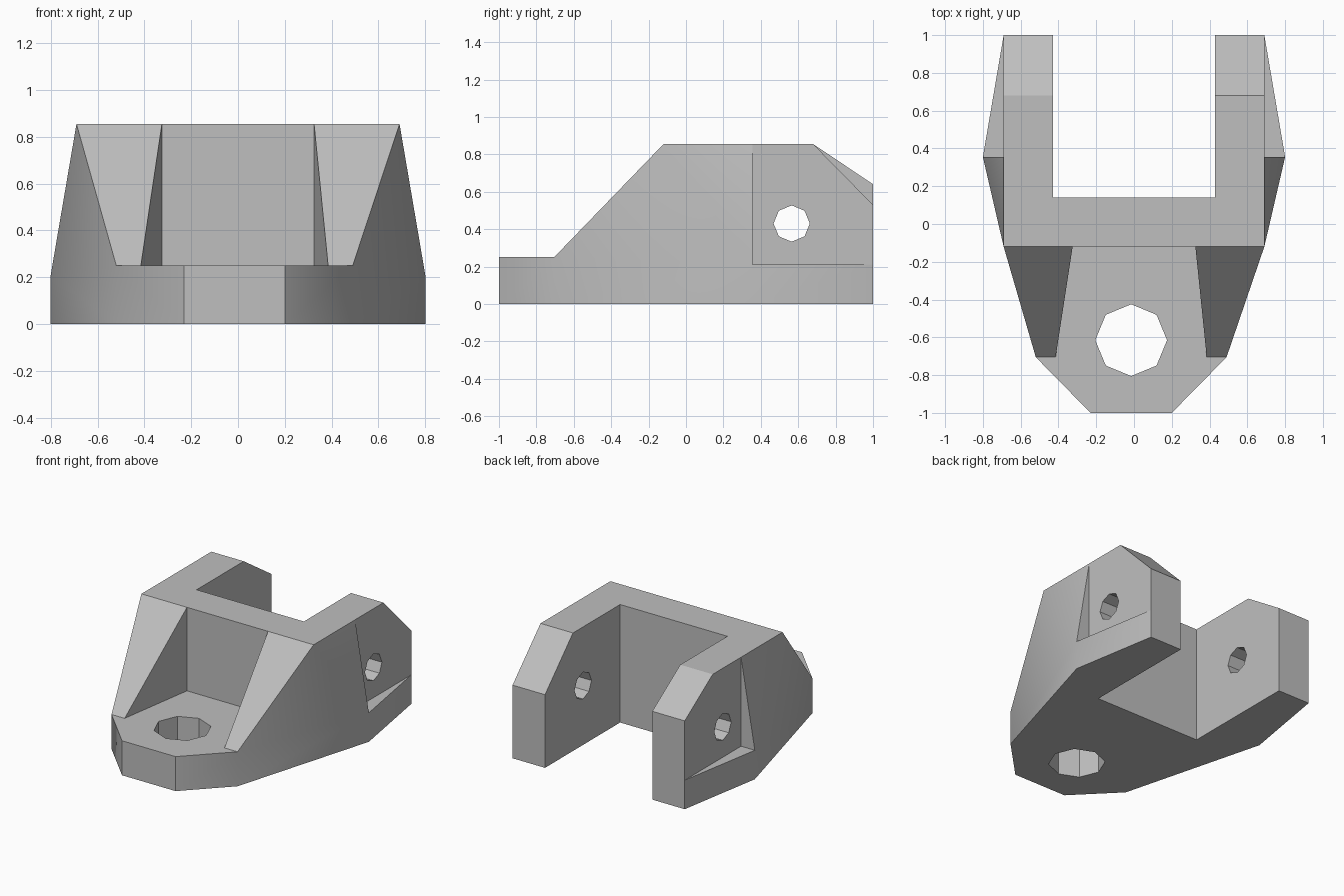
import bpy, bmesh, math
from mathutils import Vector

cube = bpy.data.objects.get("Cube")
if cube:
    bpy.data.objects.remove(cube, do_unlink=True)

grey = bpy.data.materials.new("plain grey")
grey.use_nodes = True
colour = (0.52, 0.52, 0.52, 1)
grey.diffuse_color = colour
grey.node_tree.nodes["Principled BSDF"].inputs["Base Color"].default_value = colour

TOP, PLATE, POCKET = 0.855, 0.25, 0.21   # heights of the top, nose plate and side pocket
WALL, KNEE, BACK = -0.12, 0.355, 1.0     # depths of the cross wall, widest point and arm ends
OUT, WIDE, SLOT = 0.69, 0.8, 0.43        # half widths


def side_points(s, nose, shoulder, rib, arm_end):
    """Named corner points of one half; s is the sign of x."""
    pts = dict(
        nose0=(nose, -1, 0), nose1=(nose, -1, PLATE),
        shoulder0=(shoulder, -0.705, 0), shoulder1=(shoulder, -0.705, PLATE),
        wide0=(WIDE, KNEE, 0), wide1=(WIDE, KNEE, POCKET),
        end0=(OUT, BACK, 0), end1=(OUT, BACK, POCKET), end2=(OUT, BACK, arm_end),
        crest=(OUT, WALL, TOP), mid=(OUT, KNEE, TOP), slope=(OUT, 0.68, TOP),
        pocket=(OUT, KNEE, POCKET),
        rib0=(rib, -0.705, PLATE), rib1=(0.325, WALL, PLATE), rib2=(0.325, WALL, TOP),
        slot0=(SLOT, 0.14, 0), slot1=(SLOT, 0.14, TOP), slot2=(SLOT, 0.68, TOP),
        slot3=(SLOT, BACK, arm_end), slot4=(SLOT, BACK, 0))
    return {k: (s * x, y, z) for k, (x, y, z) in pts.items()}


# Faces that belong to one half
SIDE_FACES = [
    "nose0 shoulder0 shoulder1 nose1",       # nose corner
    "shoulder0 wide0 wide1 shoulder1",       # lower flank
    "shoulder1 wide1 crest",                 # upper flank
    "crest wide1 mid",
    "wide1 pocket mid",                      # pocket front
    "wide0 end0 end1 wide1",                 # rear flank
    "wide1 end1 pocket",                     # pocket ledge
    "pocket end1 end2 slope mid",            # pocket wall
    "shoulder1 rib0 rib2 crest",             # rib slope
    "rib0 rib1 rib2",                        # rib inner wall
    "slot0 slot1 slot2 slot3 slot4",         # arm inner wall
    "slope slot2 slot3 end2",                # arm chamfer
    "end0 end1 end2 slot3 slot4",            # arm end
]
# Faces that run across both halves
CROSS_FACES = [
    "nose0 shoulder0 wide0 end0 slot4 slot0",    # underside
    "nose0 nose1",                               # nose front
    "nose1 shoulder1 rib0 rib1",                 # plate top
    "rib1 rib2",                                 # wall front
    "rib2 crest mid slope slot2 slot1",          # upper rim
    "slot0 slot1",                               # slot back
]


def make_bracket():
    bm = bmesh.new()
    halves = []
    for args in ((1, 0.2, 0.49, 0.385, 0.53), (-1, 0.23, 0.52, 0.415, 0.64)):
        halves.append({k: bm.verts.new(p) for k, p in side_points(*args).items()})
    for half in halves:
        for names in SIDE_FACES:
            bm.faces.new([half[n] for n in names.split()])
    for names in CROSS_FACES:
        keys = names.split()
        bm.faces.new([halves[0][n] for n in keys] + [halves[1][n] for n in reversed(keys)])
    bmesh.ops.recalc_face_normals(bm, faces=bm.faces)
    mesh = bpy.data.meshes.new("bracket_body")
    bm.to_mesh(mesh)
    bm.free()
    mesh.materials.append(grey)
    obj = bpy.data.objects.new("bracket_body", mesh)
    bpy.context.collection.objects.link(obj)
    return obj


def drill(obj, centre, radius, length, rotation):
    """Cut an eight-sided hole through the object."""
    bpy.ops.mesh.primitive_cylinder_add(vertices=8, radius=radius, depth=length,
                                        location=centre, rotation=rotation)
    cutter = bpy.context.object
    cutter.name = "hole_cutter"
    cutter.hide_render = True
    cutter.data.materials.append(grey)
    mod = obj.modifiers.new("hole", 'BOOLEAN')
    mod.operation = 'DIFFERENCE'
    mod.solver = 'EXACT'
    mod.object = cutter
    bpy.ops.object.select_all(action='DESELECT')
    obj.select_set(True)
    bpy.context.view_layer.objects.active = obj
    bpy.ops.object.modifier_apply(modifier=mod.name)
    bpy.data.objects.remove(cutter, do_unlink=True)


bracket = make_bracket()
drill(bracket, Vector((-0.015, -0.615, 0.1)), 0.19, 0.6, (0, 0, 0))              # bolt hole
drill(bracket, Vector((0, 0.565, 0.43)), 0.097, 2.4, (0, math.pi / 2, 0))        # pin holes
bpy.ops.object.shade_smooth_by_angle(angle=math.radians(30))
